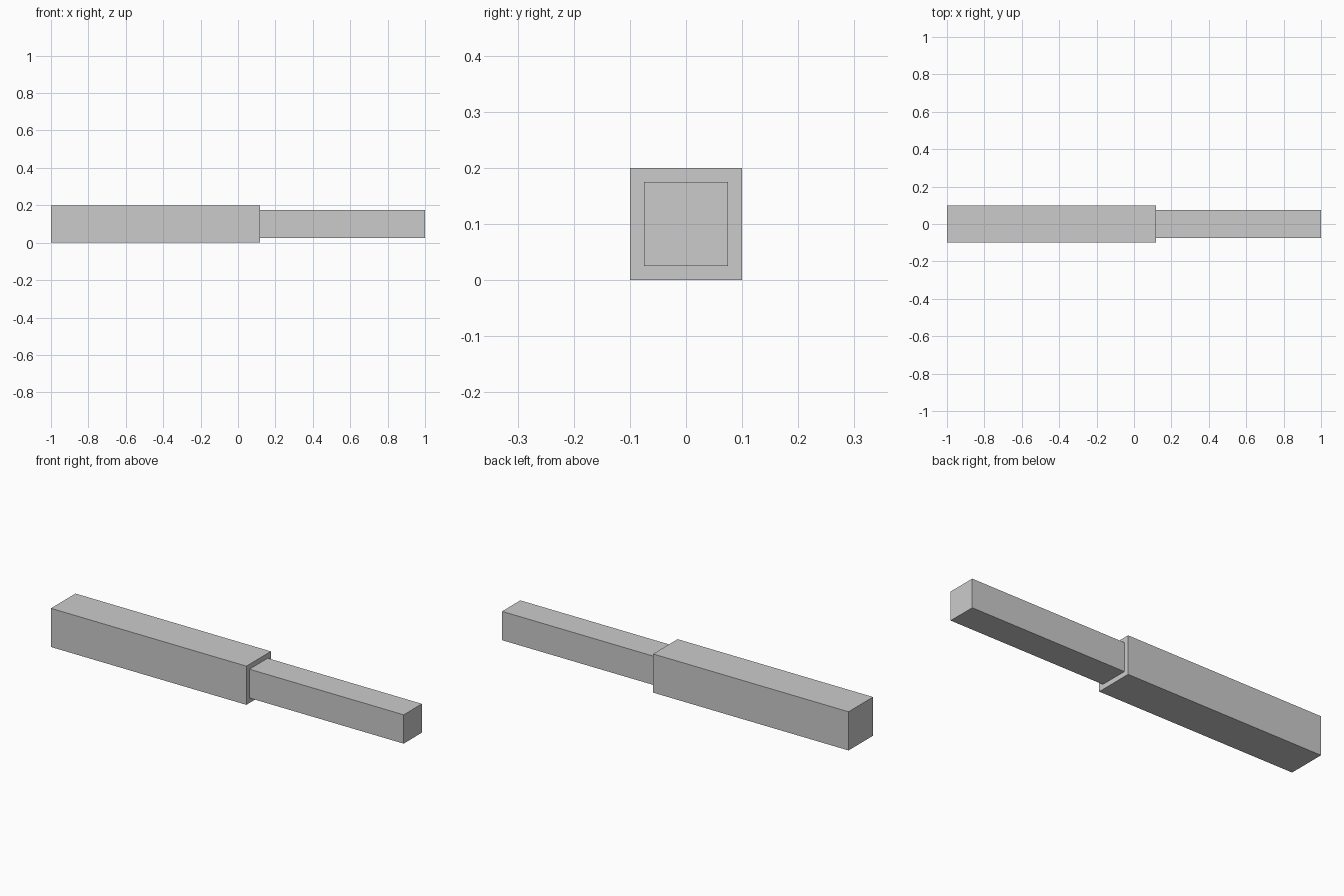
import bpy

if "Cube" in bpy.data.objects:
    bpy.data.objects.remove(bpy.data.objects["Cube"], do_unlink=True)

grey = bpy.data.materials.new("light_grey")
grey.use_nodes = True
colour = (0.6, 0.6, 0.6, 1)
grey.diffuse_color = colour
grey.node_tree.nodes["Principled BSDF"].inputs["Base Color"].default_value = colour

AXIS_HEIGHT = 0.1


def square_bar(name, x_start, x_end, width):
    """Square bar lying along x, centred on the shared axis."""
    bpy.ops.mesh.primitive_cube_add(size=1, location=((x_start + x_end) / 2, 0, AXIS_HEIGHT))
    bar = bpy.context.object
    bar.name = name
    bar.scale = (x_end - x_start, width, width)
    bpy.ops.object.transform_apply(location=False, rotation=False, scale=True)
    bar.data.materials.append(grey)
    return bar


# Thick outer sleeve, with the thinner rod seated in its end
square_bar("outer_sleeve", -1, 0.118, 0.2)
square_bar("inner_rod", 0.1, 1, 0.149)
